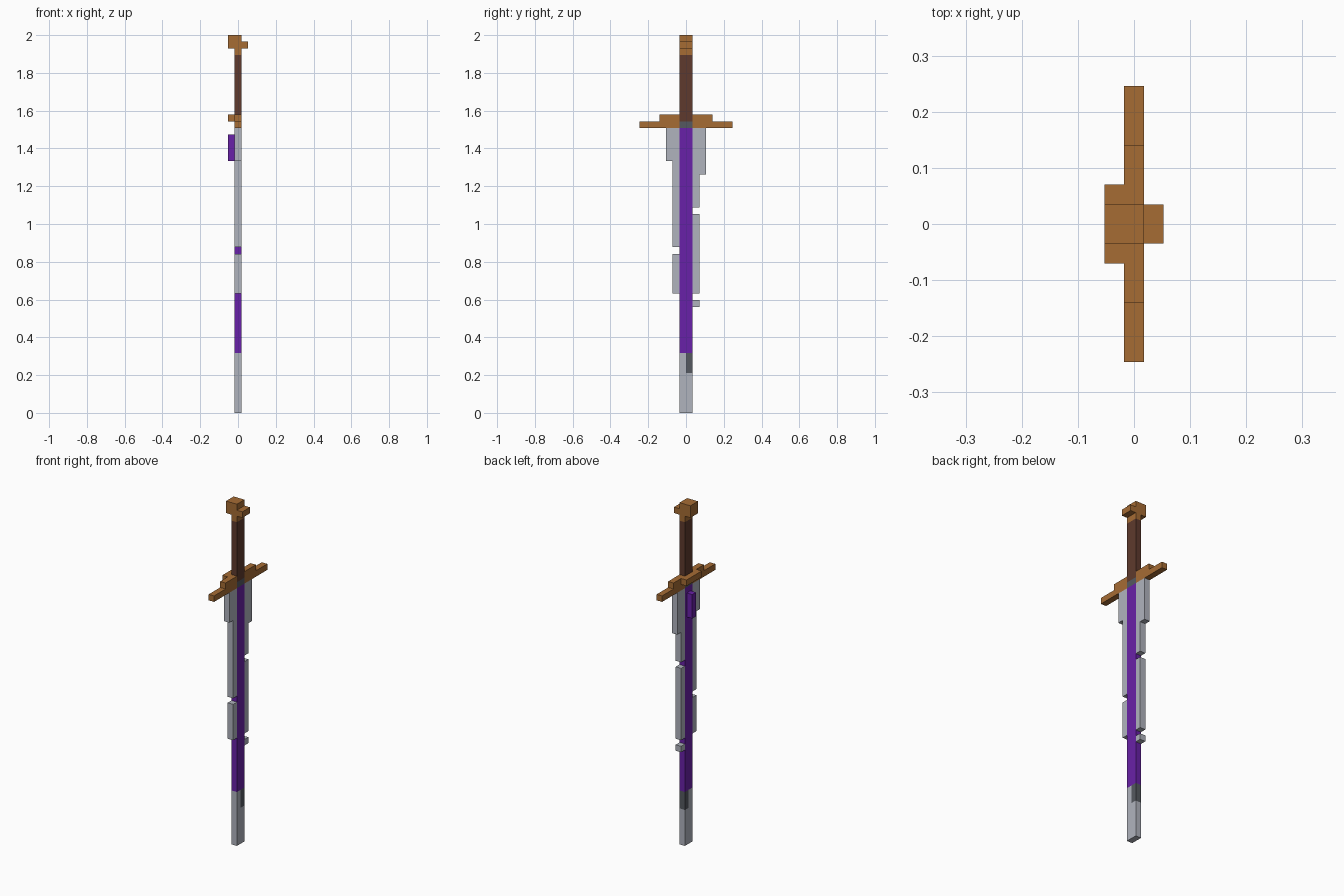
import bpy
import bmesh
from mathutils import Matrix, Vector

U = 2 / 57  # one block of the sword, which is 57 blocks tall

cube = bpy.data.objects.get("Cube")
if cube:
    bpy.data.objects.remove(cube, do_unlink=True)


def material(name, rgb):
    """Flat colour from 0-255 display values."""
    linear = [((c / 255 + 0.055) / 1.055) ** 2.4 for c in rgb] + [1]
    mat = bpy.data.materials.new(name)
    mat.use_nodes = True
    mat.diffuse_color = linear
    bsdf = mat.node_tree.nodes["Principled BSDF"]
    bsdf.inputs["Base Color"].default_value = linear
    bsdf.inputs["Roughness"].default_value = 0.8
    return mat


bronze = material("bronze", (166, 108, 52))
leather = material("dark brown leather", (94, 58, 45))
steel = material("light steel", (176, 180, 190))
purple = material("purple", (105, 33, 168))
iron = material("dark iron", (85, 89, 96))


def part(name, mat, *boxes):
    """Object made of boxes, each given as x, y and z ranges in blocks."""
    bm = bmesh.new()
    for ranges in boxes:
        low, high = (Vector(c) for c in zip(*ranges))
        place = Matrix.Translation((low + high) / 2 * U)
        bmesh.ops.create_cube(bm, size=U, matrix=place @ Matrix.Diagonal((*(high - low), 1)))
    mesh = bpy.data.meshes.new(name)
    bm.to_mesh(mesh)
    bm.free()
    mesh.materials.append(mat)
    obj = bpy.data.objects.new(name, mesh)
    bpy.context.collection.objects.link(obj)
    return obj


MID = (-0.5, 0.5)   # blade thickness
CORE = (-1, 1)      # blade core width

# Blade core, from the tip up to the guard
part("blade_tip", steel, (MID, CORE, (0, 6)), (MID, (-1, 0), (6, 9)))
part("tip_chip", iron, (MID, (0, 1), (6, 9)))
part("blade_core", purple, (MID, CORE, (9, 43)))
part("blade_collar", iron, (MID, CORE, (43, 44)))
part("gem", purple, ((-1.5, -0.5), (-0.5, 0.5), (38, 42)))

# Notched steel edges
part("front_edge", steel,
     *[(MID, (-2, -1), z) for z in ((18, 24), (25, 43))],
     (MID, (-3, -2), (38, 43)))
part("back_edge", steel,
     *[(MID, (1, 2), z) for z in ((16, 17), (18, 30), (31, 43))],
     (MID, (2, 3), (36, 43)))

# Stepped guard, mirrored on both sides of the core
for name, s in (("front_guard", -1), ("back_guard", 1)):
    part(name, bronze,
         (MID, sorted((s, 7 * s)), (43, 44)),
         (MID, sorted((s, 4 * s)), (44, 45)))
part("guard_plate", bronze, ((-1.5, -0.5), (-2, 2), (44, 45)))

# Grip and pommel
part("grip", leather, (MID, CORE, (44, 54)))
part("pommel", bronze,
     (MID, CORE, (54, 55)),
     ((-1.5, 0.5), CORE, (55, 57)),
     ((0.5, 1.5), CORE, (55, 56)))
